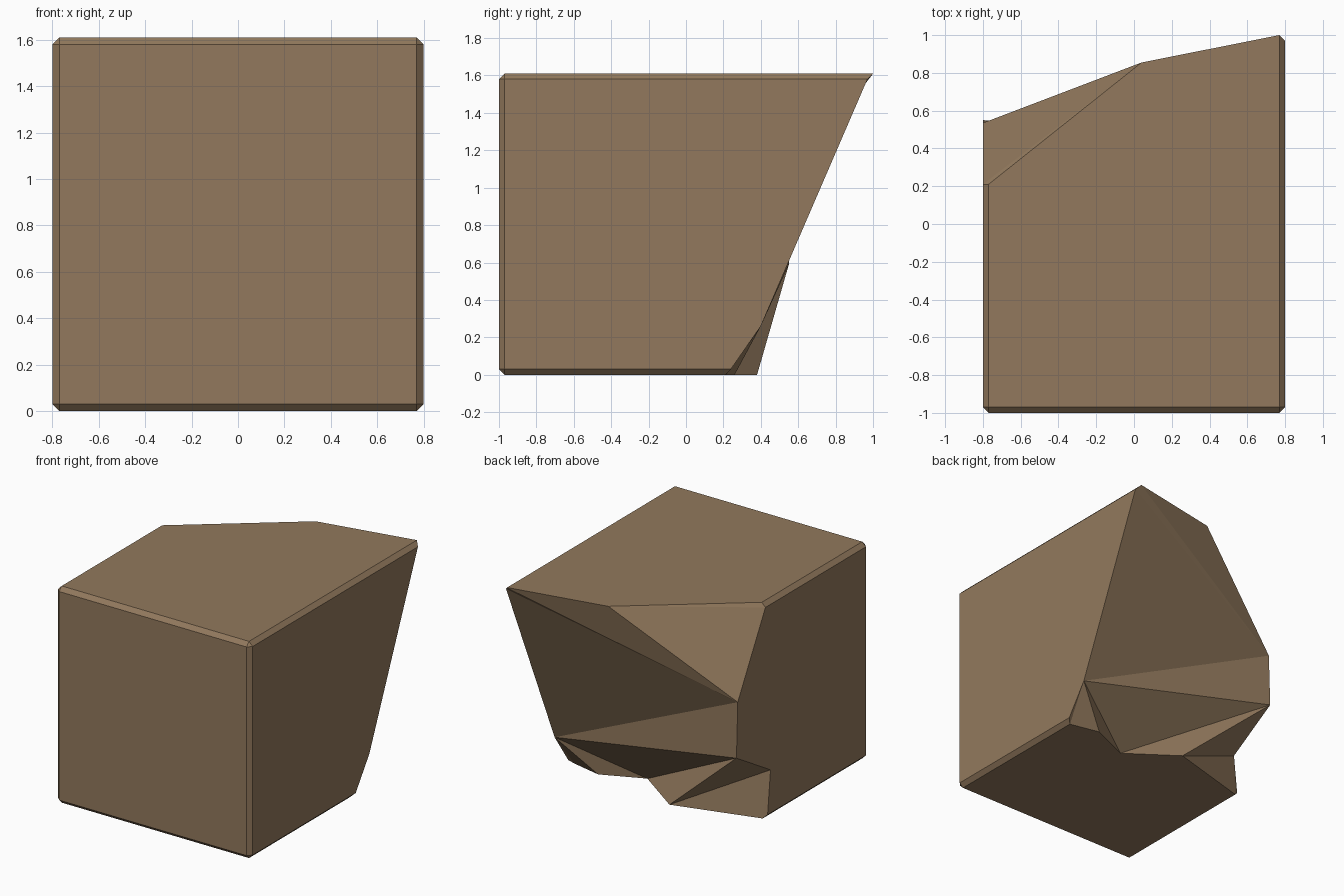
import bpy, bmesh

if "Cube" in bpy.data.objects:
    bpy.data.objects.remove(bpy.data.objects["Cube"])

W, TOP, C = 0.8, 1.61, 0.03          # half width, height, chamfer
wi, zl, zh = W - C, C, TOP - C

stone = bpy.data.materials.new("brown_stone")
stone.diffuse_color = (0.287, 0.191, 0.109, 1)
stone.use_nodes = True
stone.node_tree.nodes["Principled BSDF"].inputs["Base Color"].default_value = stone.diffuse_color

bm = bmesh.new()
V = {}


def point(name, x, y, z):
    V[name] = bm.verts.new((x, y, z))


def face(names):
    bm.faces.new([V[n] for n in names.split()])


# Four chamfered front corners: three points each (on the front, side and cap)
for s, side in ((-1, "l"), (1, "r")):
    for zi, zo, level in ((zl, 0, "b"), (zh, TOP, "t")):
        k = side + level
        point(k + "F", s * wi, -1, zi)
        point(k + "S", s * W, -1 + C, zi)
        point(k + "C", s * wi, -1 + C, zo)
        face(f"{k}F {k}S {k}C")

# Jagged broken back: rim on the top, left side, base and right side
point("top_r", wi, 1.0, TOP)
point("top_m", 0.04, 0.855, TOP)
point("top_l", -wi, 0.21, TOP)
point("left_t", -W, 0.21, zh)
point("left_a", -W, 0.535, 1.0)
point("left_b", -W, 0.55, 0.59)
point("left_c", -W, 0.15, 0.35)
point("left_d", -W, 0.185, zl)
point("base_l", -wi, 0.20, 0)
point("base_a", -0.13, 0.38, 0)
point("base_b", 0.23, 0.125, 0)
point("base_c", 0.54, 0.26, 0)
point("base_r", wi, 0.21, 0)
point("right_b", W, 0.24, zl)
point("right_a", W, 0.40, 0.26)
point("right_t", W, 0.97, zh)

# Flat sides and the chamfer strips between them
for f in ("lbF rbF rtF ltF",
          "ltC rtC top_r top_m top_l",
          "lbC rbC base_r base_c base_b base_a base_l",
          "lbS ltS left_t left_a left_b left_c left_d",
          "rbS rtS right_t right_a right_b",
          "ltF rtF rtC ltC", "lbF rbF rbC lbC",
          "lbF ltF ltS lbS", "rbF rtF rtS rbS",
          "ltS ltC top_l left_t", "rtS rtC top_r right_t",
          "lbS lbC base_l left_d", "rbS rbC base_r right_b"):
    face(f)

# Facets of the broken face
for f in ("top_l left_t top_m", "left_t left_a top_m",
          "top_m left_a top_r", "top_r left_a right_t",
          "right_t left_a right_a", "right_a left_a left_b",
          "right_a left_b base_b", "base_b left_b base_a",
          "left_b left_c base_a", "left_c base_l base_a",
          "left_c left_d base_l", "right_a base_b base_c",
          "right_a base_c base_r", "right_a base_r right_b"):
    face(f)

bmesh.ops.triangulate(bm, faces=[f for f in bm.faces if len(f.verts) > 4])
bmesh.ops.recalc_face_normals(bm, faces=bm.faces)
mesh = bpy.data.meshes.new("broken_block")
bm.to_mesh(mesh)
bm.free()
mesh.materials.append(stone)
block = bpy.data.objects.new("broken_block", mesh)
bpy.context.collection.objects.link(block)
